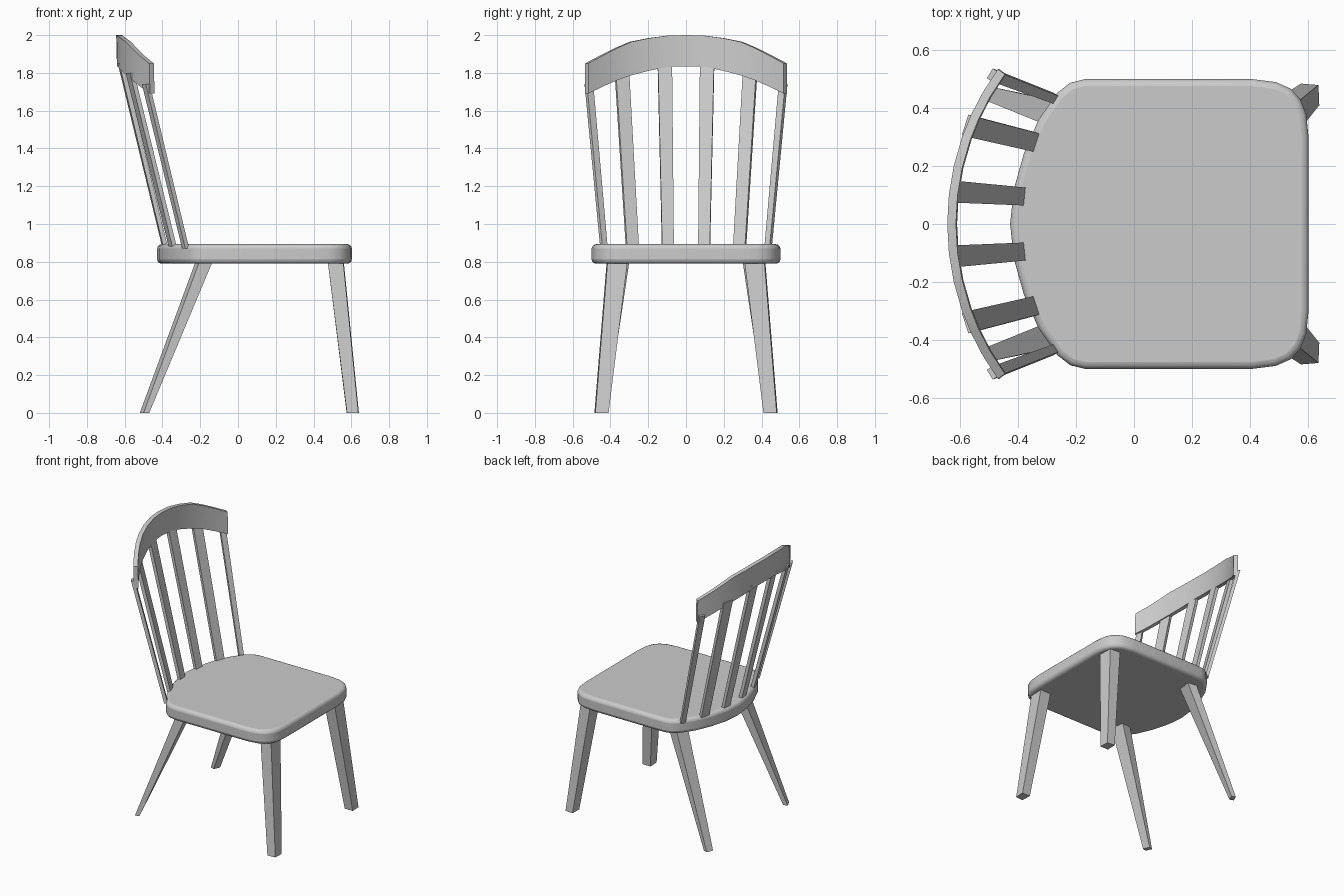
import bpy, bmesh
from math import asin, cos, sin, sqrt
from mathutils import Vector

if "Cube" in bpy.data.objects:
    bpy.data.objects.remove(bpy.data.objects["Cube"])


def finish(name, bm):
    bmesh.ops.recalc_face_normals(bm, faces=bm.faces)
    mesh = bpy.data.meshes.new(name)
    bm.to_mesh(mesh)
    bm.free()
    obj = bpy.data.objects.new(name, mesh)
    bpy.context.collection.objects.link(obj)
    return obj


def loft(name, rings):
    """Skin a closed solid through equal-length rings of points."""
    bm = bmesh.new()
    loops = [[bm.verts.new(p) for p in ring] for ring in rings]
    n = len(loops[0])
    for a, b in zip(loops, loops[1:]):
        for i in range(n):
            j = (i + 1) % n
            bm.faces.new((a[i], a[j], b[j], b[i]))
    bm.faces.new(loops[0])
    bm.faces.new(loops[-1])
    return finish(name, bm)


def smooth(obj, angle):
    bpy.ops.object.select_all(action='DESELECT')
    bpy.context.view_layer.objects.active = obj
    obj.select_set(True)
    bpy.ops.object.shade_smooth_by_angle(angle=angle)


# Seat: rounded outline with softened rims
half = [(0.603, 0.30), (0.595, 0.38), (0.575, 0.43), (0.54, 0.468), (0.49, 0.49),
        (0.41, 0.50), (-0.17, 0.50), (-0.22, 0.488), (-0.265, 0.453),
        (-0.33, 0.36), (-0.38, 0.245), (-0.415, 0.12), (-0.428, 0.0)]
outline = half + [(x, -y) for x, y in reversed(half[:-1])]
seat = loft("seat", [[(x, y, z) for x, y in outline] for z in (0.79, 0.893)])
bev = seat.modifiers.new("soft_rim", 'BEVEL')
bev.width = 0.024
bev.segments = 3
bev.limit_method = 'ANGLE'
bev.angle_limit = 1.0
smooth(seat, 0.7)

# Legs: tapered and splayed, sections at the floor and under the seat
legs = {
    "front_leg": ([(0.575, 0.41), (0.64, 0.41), (0.637, 0.48), (0.577, 0.485)],
                  [(0.475, 0.31), (0.56, 0.31), (0.557, 0.415), (0.475, 0.42)]),
    "back_leg": ([(-0.52, 0.43), (-0.50, 0.475), (-0.47, 0.465), (-0.49, 0.42)],
                 [(-0.225, 0.31), (-0.205, 0.41), (-0.135, 0.40), (-0.15, 0.30)]),
}
for side, s in (("left", 1), ("right", -1)):
    for name, (foot, top) in legs.items():
        loft(f"{name}_{side}", [[(x, s * y, 0.0) for x, y in foot],
                                [(x, s * y, 0.80) for x, y in top]])


def slat_ring(x, y, z, w, t, a, s):
    """Flat section of a slat turned to follow the back's curve."""
    along, out = Vector((sin(a), cos(a), 0)), Vector((cos(a), -sin(a), 0))
    ring = [Vector((x, y, z)) + along * i * w / 2 + out * j * t / 2
            for i, j in ((-1, -1), (1, -1), (1, 1), (-1, 1))]
    return [(p.x, s * p.y, p.z) for p in ring]


# Back slats: (x, y, z, width) at the bottom and top
slats = {
    "inner_slat": ((-0.387, 0.096, 0.88, 0.062), (-0.621, 0.112, 1.85, 0.075), 0.10),
    "middle_slat": ((-0.346, 0.284, 0.88, 0.066), (-0.572, 0.339, 1.80, 0.074), 0.31),
    "outer_slat": ((-0.277, 0.434, 0.87, 0.032), (-0.488, 0.514, 1.74, 0.040), 0.55),
}
for side, s in (("left", 1), ("right", -1)):
    for name, (low, high, a) in slats.items():
        loft(f"{name}_{side}", [slat_ring(*p, 0.024, a, s) for p in (low, high)])

# Top rail: curved board with a crowned upper edge and arched lower edge
R = 0.905
profile = [(0.0, 1.835, 2.0), (0.10, 1.832, 1.997), (0.20, 1.812, 1.984),
           (0.30, 1.787, 1.964), (0.375, 1.762, 1.932), (0.455, 1.728, 1.892),
           (0.535, 1.69, 1.85)]
profile = [(-y, lo, hi) for y, lo, hi in reversed(profile[1:])] + profile
rings = []
for y, lo, hi in profile:
    x = -0.645 + R - sqrt(R * R - y * y)
    a = asin(y / R)
    xi, yi = x + 0.03 * cos(a), y - 0.03 * sin(a)
    rings.append([(x + 0.004, y, lo), (xi + 0.004, yi, lo), (xi, yi, hi), (x, y, hi)])
rail = loft("top_rail", rings)
smooth(rail, 0.5)
